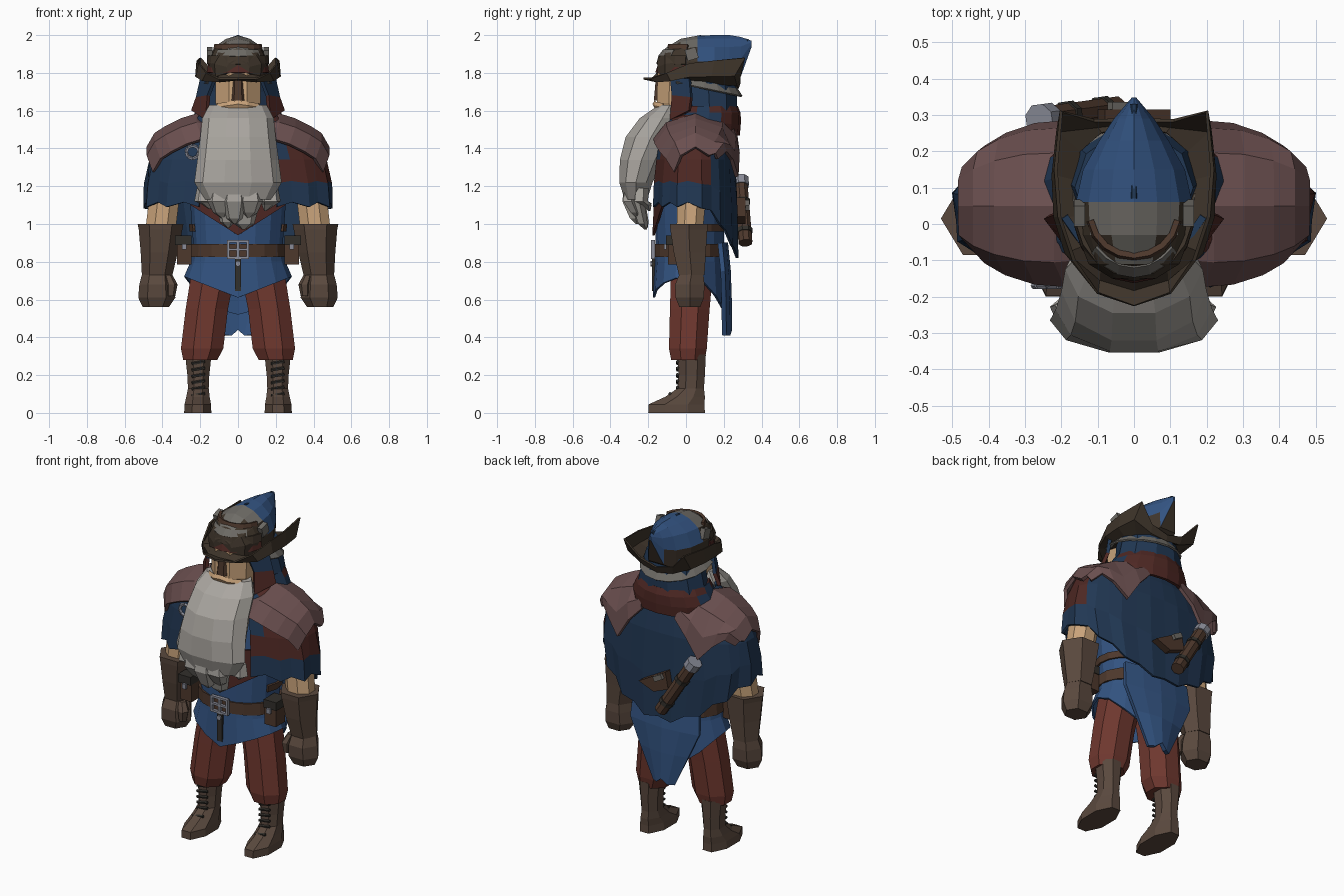
import bpy, bmesh, math
from mathutils import Vector

if "Cube" in bpy.data.objects:
    bpy.data.objects.remove(bpy.data.objects["Cube"])

PAL = dict(blue='365480', navy='263a54', red='6e3a32', wine='4f2c28', mauve='6a5050', boot='5a4a40', slate='6e6b66',
           brown='4f3b30', hat='40372e', skin='c8a27a', beard='a8a49e', dark='35332f', steel='8a8c98')
MATS = {}


def mat(key):
    if key not in MATS:
        m = bpy.data.materials.new(key)
        m.diffuse_color = [(int(PAL[key][i:i + 2], 16) / 255) ** 2.2 for i in (0, 2, 4)] + [1]
        m.use_nodes = True
        m.node_tree.nodes["Principled BSDF"].inputs["Base Color"].default_value = m.diffuse_color
        MATS[key] = m
    return MATS[key]


def build(name, verts, faces, col, pick=None, thick=0):
    """Mesh from points; pick(center) chooses a colour index per face."""
    me = bpy.data.meshes.new(name)
    me.from_pydata([tuple(v) for v in verts], [], faces)
    bm = bmesh.new()
    bm.from_mesh(me)
    bmesh.ops.remove_doubles(bm, verts=bm.verts, dist=0.0005)
    bmesh.ops.recalc_face_normals(bm, faces=bm.faces)
    for f in bm.faces:
        f.material_index = pick(f.calc_center_median()) if pick else 0
    bm.to_mesh(me)
    bm.free()
    for c in ([col] if isinstance(col, str) else col):
        me.materials.append(mat(c))
    ob = bpy.data.objects.new(name, me)
    bpy.context.collection.objects.link(ob)
    if thick:
        md = ob.modifiers.new('thickness', 'SOLIDIFY')
        md.thickness, md.offset = thick, 0
    return ob


def skin(name, rows, col, closed=True, caps=True, **kw):
    """Bridge equal-length rows of points."""
    n = len(rows[0])
    faces = [(r * n + i, r * n + (i + 1) % n, (r + 1) * n + (i + 1) % n, (r + 1) * n + i)
             for r in range(len(rows) - 1) for i in range(n if closed else n - 1)]
    if closed and caps:
        faces += [tuple(range(n)), tuple(range((len(rows) - 1) * n, len(rows) * n))]
    return build(name, [p for r in rows for p in r], faces, col, **kw)


def loft(name, rings, col, n=8, **kw):
    """Rings given as (z, cx, cy, rx, ry)."""
    ang = [(i + .5) * 2 * math.pi / n for i in range(n)]
    k = 1 / math.cos(math.pi / n)
    return skin(name, [[(cx + rx * k * math.sin(a), cy - ry * k * math.cos(a), z) for a in ang]
                       for z, cx, cy, rx, ry in rings], col, **kw)


def box(name, c, s, col, rot=(0, 0, 0)):
    rows = [[(x * s[0] / 2, y * s[1] / 2, z * s[2] / 2) for x, y in ((-1, -1), (1, -1), (1, 1), (-1, 1))]
            for z in (-1, 1)]
    ob = skin(name, rows, col)
    ob.location, ob.rotation_euler = c, rot
    return ob


def rod(name, a, b, r, col, n=8):
    a, b = Vector(a), Vector(b)
    ob = loft(name, [(0, 0, 0, r, r), ((b - a).length, 0, 0, r, r)], col, n=n)
    ob.location = a
    ob.rotation_euler = (b - a).to_track_quat('Z', 'Y').to_euler()
    return ob


def arc(name, rings, col, t0, t1, n, thick=.012, **kw):
    """Open wrapped strip; angle 0 is the front. Rings are (z, cy, rx, ry)."""
    ts = [t0 + (t1 - t0) * i / n for i in range(n + 1)]
    return skin(name, [[(rx * math.sin(t), cy - ry * math.cos(t), z) for t in ts] for z, cy, rx, ry in rings],
                col, closed=False, thick=thick, **kw)


for s in (-1, 1):
    # boots with laces
    loft('boot', [(0, s * .213, -.05, .072, .15), (.045, s * .213, -.05, .07, .148), (.085, s * .212, -.005, .062, .105),
                  (.13, s * .21, .025, .055, .07), (.2, s * .21, .03, .058, .07), (.31, s * .21, .03, .07, .075)], 'boot')
    for i in range(6):
        z = .09 + i * .034
        y = -.085 if i == 0 else -.045
        rod('lace', (s * .21 - .035, y, z), (s * .21 + .035, y, z + .012), .007, 'dark', 5)
    # trousers
    loft('trouser_leg', [(.28, s * .2, .01, .09, .088), (.34, s * .19, .01, .112, .1), (.55, s * .165, .02, .112, .105),
                         (.72, s * .135, .03, .115, .11), (.85, s * .11, .03, .11, .11)], 'red')
    # arm, gauntlet and fist
    loft('forearm', [(.97, s * .41, .02, .08, .07), (1.14, s * .39, .03, .08, .075), (1.35, s * .35, .05, .06, .06)], 'skin')
    loft('gauntlet', [(1.0, s * .41, .015, .105, .1), (.97, s * .41, .015, .1, .098), (.85, s * .417, .02, .085, .085),
                      (.73, s * .428, .03, .07, .068)], 'boot', n=6)
    loft('fist', [(.74, s * .428, .03, .068, .062), (.68, s * .43, .02, .08, .078), (.61, s * .43, .02, .085, .075),
                  (.56, s * .435, .02, .06, .055)], 'boot', n=6)
    loft('thumb', [(.73, s * .37, -.01, .02, .02), (.68, s * .352, -.025, .028, .03), (.62, s * .355, -.025, .02, .022)],
         'boot', n=6)
    # belt pouch
    box('pouch', (s * .285, -.05, .86), (.075, .09, .15), 'brown')
    box('pouch_flap', (s * .29, -.053, .915), (.085, .105, .05), 'dark')
    box('pouch_stud', (s * .285, -.11, .88), (.025, .015, .03), 'steel')
    # shoulder mantle, with a pointed flap at the back
    rows = []
    for x, z, k, back in ((.14, 1.56, .95, .1), (.22, 1.575, 1, .2), (.3, 1.55, .97, .3), (.38, 1.51, .85, .17),
                          (.435, 1.475, .7, .09), (.475, 1.405, .5, .06)):
        rows.append([(s * (x + dx), .05 + y * k, z + dz) for y, dz, dx in
                     ((-.215, -.13, -.03), (-.15, -.045, 0), (0, 0, 0), (.14, -.045, 0), (.205, -back * .55, -.01),
                      (.225, -back, -.03))])
    skin('shoulder_mantle', rows, 'mauve', closed=False, thick=.02)
    # hood cheek flaps
    skin('hood_flap', [[(s * .12, -.08, 1.77), (s * .19, .02, 1.78)], [(s * .155, -.07, 1.68), (s * .215, .03, 1.67)],
                       [(s * .165, -.08, 1.55), (s * .24, .02, 1.6)]], ['navy', 'wine'], closed=False, thick=.02,
         pick=lambda c: int(c.z < 1.66))
    # hat side fittings
    box('hat_buckle', (s * .15, .03, 1.9), (.03, .06, .06), 'slate', (.3, 0, 0))

# tunic with pointed front hem, longer at the back
rows = []
for z, rx, ry in ((1.5, .24, .14), (1.15, .25, .18), (.88, .23, .175), (.8, .245, .18), (0, .28, .19)):
    rows.append([(rx * math.sin(t), .02 - ry * math.cos(t),
                  z or (.72 - .11 * (1 - abs(math.sin(t))) if math.cos(t) > 0 else .72 - .2 * abs(math.cos(t)) ** 2))
                 for t in [i * math.pi / 8 for i in range(16)]])
skin('tunic', rows, 'blue', caps=False, thick=.012)
# coat tail, notched in the middle
skin('coat_tail', [[(x, y - .02, z) for x in (-w,)] + [(-w / 2, y, z)] + [(0, y + .01, z + (.03 if z < .5 else 0))] +
                   [(w / 2, y, z), (w, y - .02, z)]
                   for z, w, y in ((.9, .22, .2), (.75, .23, .215), (.6, .16, .22), (.41, .07, .222))],
     'blue', closed=False, thick=.025)
# belts, buckle and hanging strap
loft('belt', [(.825, 0, .02, .25, .187), (.895, 0, .02, .245, .187)], 'brown', n=16)
arc('upper_belt', [(.96, .02, .25, .195), (1.0, .02, .255, .195)], 'brown', 1.2, 5.1, 12)
for x in (-.052, 0, .052):
    box('buckle_post', (x, -.175, .865), (.014, .02, .095), 'steel')
for z in (.822, .865, .908):
    box('buckle_bar', (0, -.175, z), (.115, .02, .012), 'steel')
box('belt_end', (0, -.172, .73), (.034, .014, .17), 'dark')
rod('belt_stud', (0, -.172, .79), (0, -.187, .79), .014, 'steel')

# cape: open at the front, pointed at the back, wine coloured over one arm
N = 26
rows = []
for j, (z, rx, ry) in enumerate(((1.57, .2, .15), (1.46, .41, .19), (1.34, .465, .21), (1.2, .485, .22), (0, .495, .225))):
    row = []
    for i in range(N + 1):
        t = .42 + (2 * math.pi - .84) * i / N
        b = max(0, -math.cos(t))
        cs = math.copysign(abs(math.cos(t)) ** .8, math.cos(t))
        hem = 1.09 - .28 * b ** 1.6 + .025 * (i % 2)
        zz = z if j < 3 else (1.34 + hem) / 2 if j == 3 else hem
        k = 1 + (.02 * (-1) ** i if j > 2 else 0)
        row.append((rx * k * math.sin(t) * (1 - .15 * b * (j == 4)), .045 - ry * k * cs, zz))
    rows.append(row)
skin('cape', rows, ['navy', 'wine'], closed=False, thick=.014,
     pick=lambda c: int(c.x > .22 and c.y < .13 and c.z > 1.18))
# crossed front cloth below the beard
skin('front_cloth', [[(-.27, -.12, 1.25), (0, -.16, 1.2), (.27, -.12, 1.25)], [(-.25, -.12, 1.1), (0, -.172, .94), (.25, -.12, 1.1)]],
     'wine', closed=False, thick=.012)
# ring clip on the chest
for i in range(8):
    a, b = i * math.pi / 4, (i + 1) * math.pi / 4
    rod('ring_clip', (-.24 + .035 * math.sin(a), -.17, 1.38 + .035 * math.cos(a)),
        (-.24 + .035 * math.sin(b), -.17, 1.38 + .035 * math.cos(b)), .008, 'steel', 5)

# back gear: scroll case and pouch
lo, hi = Vector((-.05, .315, .9)), Vector((-.235, .29, 1.2))
d = (hi - lo).normalized()
rod('scroll_case', lo, hi, .035, 'brown')
rod('case_cap', hi, hi + d * .05, .042, 'steel')
for t in (.06, .24):
    rod('case_ring', lo + d * t, lo + d * (t + .025), .04, 'dark')
skin('back_pouch', [[(-.08, y, 1.14), (.1, y, 1.04), (.0, y, 1.0), (-.1, y, 1.04)] for y in (.26, .315)], 'brown')
box('back_pouch_clasp', (-.04, .325, 1.1), (.06, .02, .03), 'slate', (0, .5, 0))

# head, nose guard and moustache
loft('head', [(1.52, 0, -.02, .1, .1), (1.64, 0, -.045, .118, .11), (1.8, 0, -.04, .118, .11)], 'skin')
loft('nose', [(1.655, 0, -.145, .036, .025), (1.69, 0, -.142, .034, .025), (1.77, 0, -.135, .03, .025)], 'brown', n=6)
skin('moustache', [[(x, y, 1.655 - abs(x) * .15), (x, y - .012, 1.635 - abs(x) * .15), (x, y, 1.61 - abs(x) * .15)]
                   for x, y in ((-.11, -.12), (-.05, -.16), (0, -.165), (.05, -.16), (.11, -.12))], 'skin')
# beard and its tufts
loft('beard', [(1.63, 0, -.085, .145, .06), (1.56, 0, -.125, .18, .12), (1.46, 0, -.185, .19, .135),
               (1.34, 0, -.235, .205, .115), (1.22, 0, -.265, .22, .088), (1.13, 0, -.265, .17, .06)], 'beard', n=10)
for x, y, tip, w in ((-.175, -.235, 1.08, .045), (-.095, -.285, 1.03, .055), (-.02, -.3, 1.0, .055), (.065, -.295, 1.03, .055),
                     (.17, -.235, 1.07, .045), (.035, -.255, .97, .07), (-.06, -.25, .98, .05)):
    loft('beard_tuft', [(1.19, x, y, w * .8, .03), (1.12, x * 1.02, y - .005, w, .032),
                        (tip + .03, x * .95, y + .025, w * .65, .022), (tip, x * .85, y + .04, .006, .006)], 'beard', n=5)

# hood and neck scarf
loft('hood', [(1.5, 0, .1, .24, .17), (1.6, 0, .125, .205, .145), (1.7, 0, .12, .18, .15), (1.8, 0, .1, .155, .15)], 'navy', n=10)
arc('scarf', [(1.47, .1, .245, .175), (1.53, .1, .25, .18), (1.585, .11, .22, .17), (1.62, .11, .2, .155)],
    ['wine', 'navy'], .9, 2 * math.pi - .9, 12, thick=.02, pick=lambda c: int(abs(c.x) > .2))


def mirrored(half):
    return half + [(-x, y, z) for x, y, z in half[-2:0:-1]]


# hat brim with curled sides
inner = [(0, -.14, 1.81), (.09, -.12, 1.79), (.14, -.06, 1.77), (.16, .02, 1.76), (.16, .12, 1.75), (.15, .2, 1.74),
         (.09, .25, 1.74), (0, .27, 1.74)]
outer = [(0, -.225, 1.77), (.1, -.19, 1.77), (.165, -.1, 1.8), (.205, .02, 1.85), (.215, .15, 1.865), (.2, .31, 1.88),
         (.11, .285, 1.78), (0, .285, 1.75)]
middle = [((a[0] + b[0]) / 2 + .035 * (b[0] > .12), (a[1] + b[1]) / 2, (a[2] + b[2]) / 2 - .025) for a, b in zip(inner, outer)]
skin('hat_brim', [mirrored(r) for r in (inner, middle, outer)], 'hat', caps=False, thick=.01)
# neck flap sloping down and out under the brim
ts = [.9 + (2 * math.pi - 1.8) * i / 12 for i in range(13)]
skin('neck_flap', [[(rx * math.sin(t), .08 - ry * math.cos(t), z + dz * math.cos(t)) for t in ts]
                   for rx, ry, z, dz in ((.165, .17, 1.76, .015), (.205, .215, 1.72, .045))], 'slate', closed=False, thick=.01)
# hat crown swept back to a point
rows = []
for y, w, top, bot in ((-.15, .06, 1.87, 1.8), (-.11, .125, 1.93, 1.78), (-.03, .155, 1.98, 1.76), (.06, .16, 1.997, 1.75),
                       (.15, .14, 2.0, 1.74), (.23, .095, 2.0, 1.74), (.29, .055, 1.99, 1.78), (.348, .006, 1.97, 1.94)):
    h = top - bot
    half = [(w * .95, bot), (w, bot + h * .45), (w * .78, bot + h * .76), (w * .4, top - h * .07)]
    rows.append([(x, y, z) for x, z in half] + [(0, y, top)] + [(-x, y, z) for x, z in half[::-1]])
skin('hat_crown', rows, ['blue', 'hat', 'slate'],
     pick=lambda c: 2 if c.y < .04 and c.z > 1.93 else int(c.y < .04 or c.z < 1.86))
# crown seam and front bands
rod('crown_seam', (0, .07, 1.99), (0, .33, 1.97), .01, 'navy', 6)
for nm, z0, z1, rx, ry, c in (('hat_band', 1.8, 1.84, .16, .185, 'wine'), ('goggle_band', 1.845, 1.89, .16, .18, 'hat'),
                              ('top_band', 1.925, 1.95, .125, .125, 'brown')):
    arc(nm, [(z0, .03, rx, ry), (z1, .03, rx * .96, ry * .93)], c, -1.4, 1.4, 8, thick=.016)
arc('front_plate', [(1.885, .03, .145, .172), (1.92, .03, .13, .145)], 'slate', -.9, .9, 6, thick=.014)
